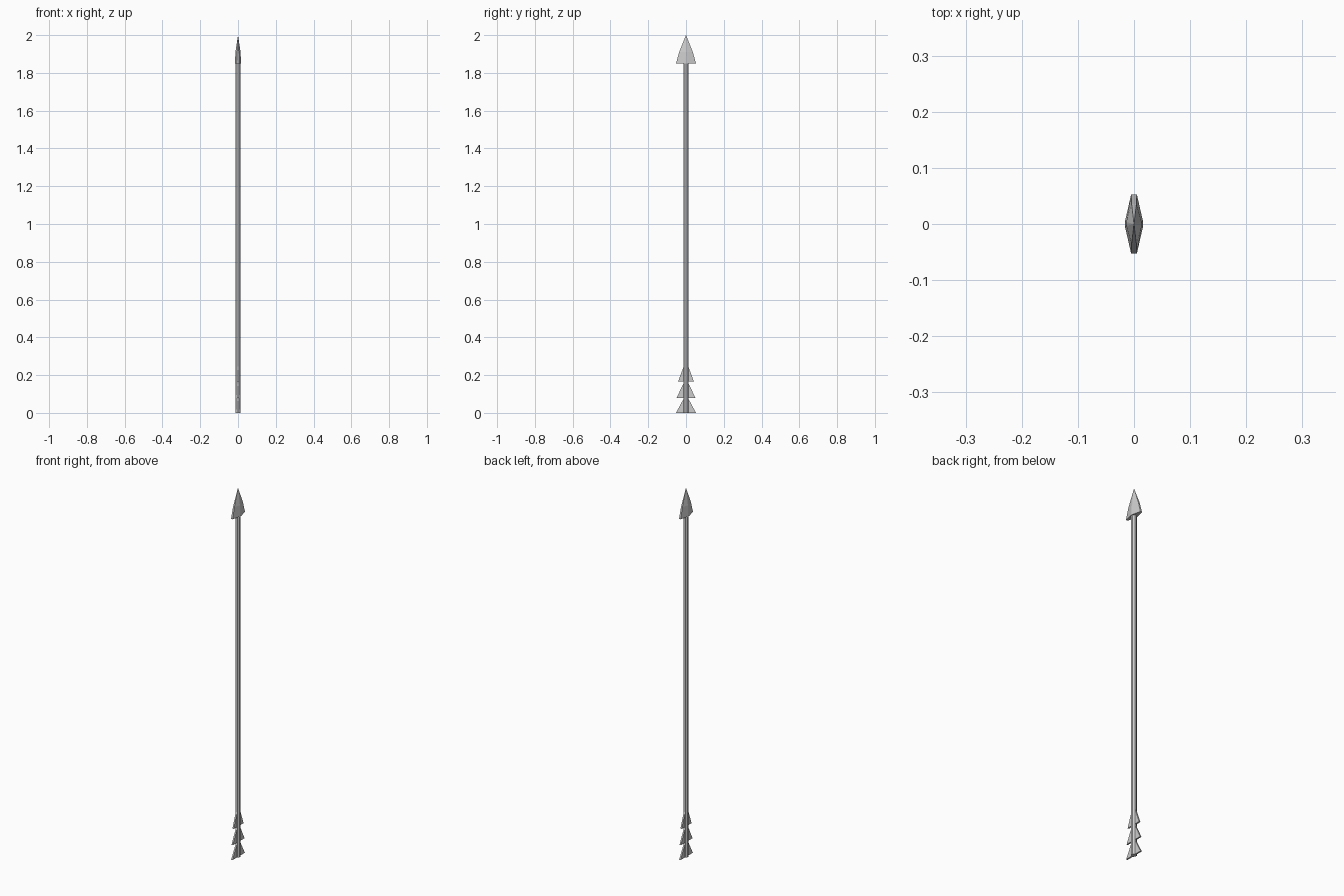
import bpy, bmesh, math
from mathutils import Matrix

if "Cube" in bpy.data.objects:
    bpy.data.objects.remove(bpy.data.objects["Cube"])


def finish(name, bm):
    bmesh.ops.recalc_face_normals(bm, faces=bm.faces)
    mesh = bpy.data.meshes.new(name)
    bm.to_mesh(mesh)
    bm.free()
    obj = bpy.data.objects.new(name, mesh)
    bpy.context.collection.objects.link(obj)
    return obj


# Octagonal shaft with flats facing the axes
SHAFT_R, HEAD_Z = 0.0138, 1.85
bm = bmesh.new()
bmesh.ops.create_cone(bm, cap_ends=True, segments=8, radius1=SHAFT_R, radius2=SHAFT_R,
                      depth=HEAD_Z, matrix=Matrix.Translation((0, 0, HEAD_Z / 2))
                      @ Matrix.Rotation(math.pi / 8, 4, 'Z'))
finish("shaft", bm)

# Flattened arrowhead: a faceted section that tapers to a point
section = [(0.016, 0.005), (0.005, 0.053), (-0.005, 0.053), (-0.016, 0.005),
           (-0.016, -0.005), (-0.005, -0.053), (0.005, -0.053), (0.016, -0.005)]
bm = bmesh.new()
rings = [[bm.verts.new((x * sx, y * sy, z)) for x, y in section]
         for z, sx, sy in ((HEAD_Z, 1, 1), (1.91, 0.85, 0.68))]
tip = bm.verts.new((0, 0, 2))
bm.faces.new(rings[0])
for i in range(8):
    j = (i + 1) % 8
    bm.faces.new((rings[0][i], rings[0][j], rings[1][j], rings[1][i]))
    bm.faces.new((rings[1][i], rings[1][j], tip))
finish("arrowhead", bm)


# Three pairs of thin triangular fletchings
def fletching(name, bottom, top, reach, half=0.004):
    bm = bmesh.new()
    outline = [(0.008, bottom), (reach, bottom), (0.011, top), (0.008, top)]
    face = bm.faces.new([bm.verts.new((-half, y, z)) for y, z in outline])
    ext = bmesh.ops.extrude_face_region(bm, geom=[face])
    moved = [v for v in ext["geom"] if isinstance(v, bmesh.types.BMVert)]
    bmesh.ops.translate(bm, verts=moved, vec=(2 * half, 0, 0))
    if face.is_valid is False or len(bm.faces) < 6:
        bmesh.ops.holes_fill(bm, edges=bm.edges)
    obj = finish(name, bm)
    mirror = obj.modifiers.new("Mirror", 'MIRROR')
    mirror.use_axis = (False, True, False)


for n, (bottom, top, reach) in enumerate([(0, 0.078, 0.053), (0.08, 0.16, 0.05),
                                          (0.165, 0.25, 0.042)]):
    fletching(f"fletching_{n + 1}", bottom, top, reach)
